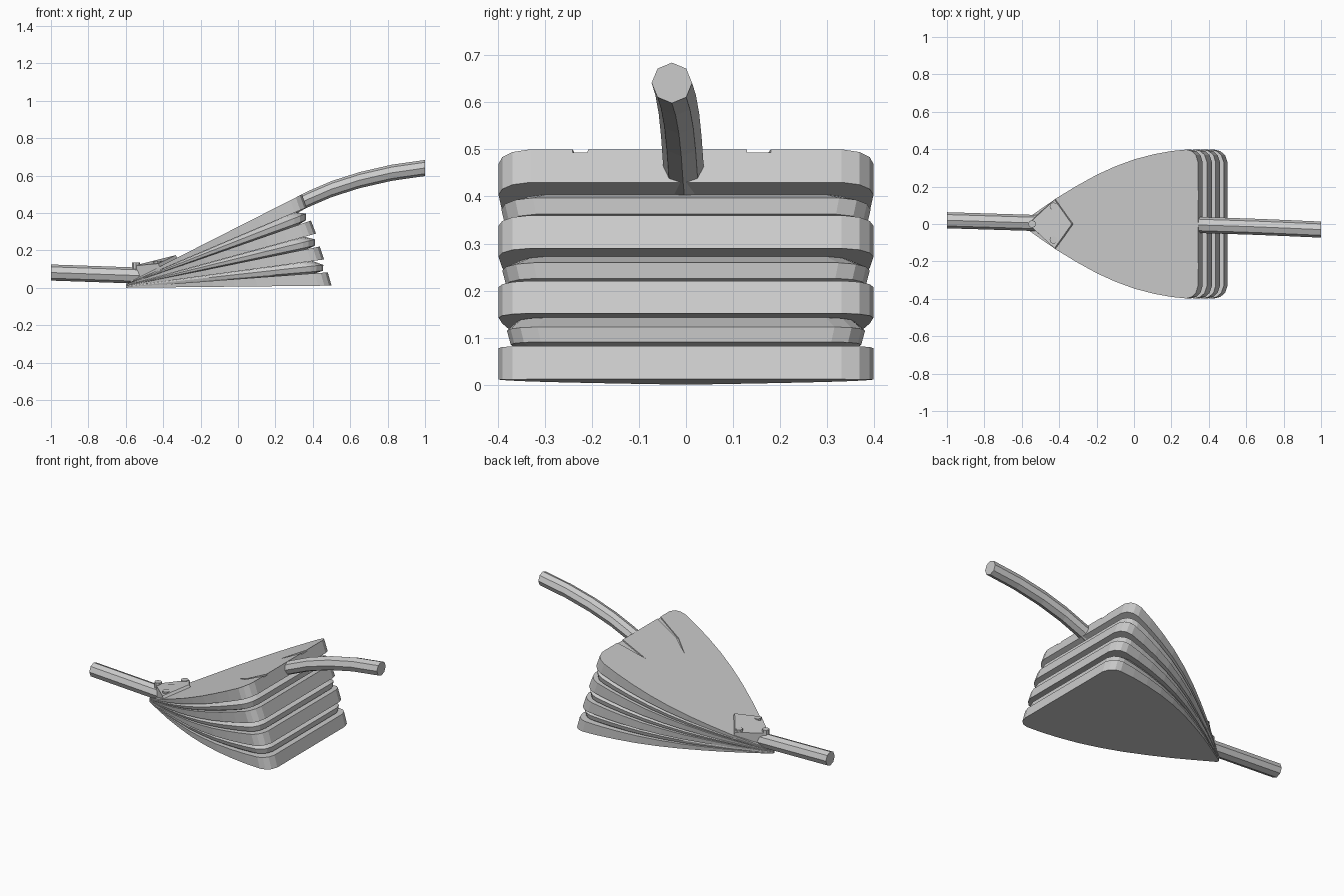
import bpy, bmesh, math
from mathutils import Vector

old = bpy.data.objects.get("Cube")
if old:
    bpy.data.objects.remove(old, do_unlink=True)

GREY = (0.6, 0.6, 0.6, 1)
mat = bpy.data.materials.new("plain grey")
mat.use_nodes = True
mat.diffuse_color = GREY
mat.node_tree.nodes["Principled BSDF"].inputs["Base Color"].default_value = GREY


def loft(name, rings):
    """Skin a closed solid through rings of equal point count."""
    bm = bmesh.new()
    vs = [[bm.verts.new(p) for p in ring] for ring in rings]
    n = len(vs[0])
    for a, b in zip(vs, vs[1:]):
        for i in range(n):
            j = (i + 1) % n
            bm.faces.new((a[i], a[j], b[j], b[i]))
    bm.faces.new(vs[0][::-1])
    bm.faces.new(vs[-1])
    bmesh.ops.recalc_face_normals(bm, faces=bm.faces)
    mesh = bpy.data.meshes.new(name)
    bm.to_mesh(mesh)
    bm.free()
    mesh.materials.append(mat)
    ob = bpy.data.objects.new(name, mesh)
    bpy.context.collection.objects.link(ob)
    return ob


# Leaf outline: fraction of length from the tip, half width
HALF = [(0, .008), (.1, .075), (.2, .14), (.31, .203), (.425, .263), (.53, .308),
        (.64, .346), (.75, .373), (.85, .39), (.935, .398), (.965, .39),
        (.988, .368), (1, .33)]
LEAF = HALF + [(s, -w) for s, w in reversed(HALF)]
TIP_X, TIP_H, TOP_Z = -.6, .022, .5


def leaf(x, z, width=1):
    """Leaf section running from the hinge tip to a back edge at x, z."""
    tip_z = TIP_H * z / TOP_Z
    return [(TIP_X + s * (x - TIP_X), w * width, tip_z + s * (z - tip_z))
            for s, w in LEAF]


# Boards: back edge of the lower and upper face
BOARDS = [("bottom_board", (.5, .012), (.48, .083)),
          ("lower_rib", (.46, .152), (.437, .221)),
          ("upper_rib", (.417, .29), (.39, .36)),
          ("top_board", (.367, .43), (.342, TOP_Z))]
boards = [loft(n, [leaf(*lo), leaf(*hi)]) for n, lo, hi in BOARDS]

# Leather folds between neighbouring boards
for i, ridge in enumerate((.955, .98, .985)):
    lo, hi = Vector(BOARDS[i][2]), Vector(BOARDS[i + 1][1])

    def between(t, inset, width):
        p = lo.lerp(hi, t)
        return leaf(p.x - inset, p.y - inset * p.y, width)
    loft("leather_fold_%d" % (i + 1),
         [between(0, .07, .89), between(.15, .022, ridge - .02),
          between(.6, .012, ridge), between(1, .06, .9)])

# Tapering cracks cut into the top board
slope = (TOP_Z - TIP_H) / (.342 - TIP_X)
CRACKS = [[(.1, -.13), (.19, -.2), (.37, -.248), (.37, -.212), (.2, -.19)],
          [(.19, .125), (.37, .19), (.37, .13)]]
top = boards[-1]
for outline in CRACKS:
    cutter = loft("crack_cutter",
                  [[(x, y, TIP_H + slope * (x - TIP_X) + d) for x, y in outline]
                   for d in (-.008, .04)])
    cutter.hide_render = True
    mod = top.modifiers.new("crack", 'BOOLEAN')
    mod.operation, mod.solver, mod.object = 'DIFFERENCE', 'EXACT', cutter
    bpy.context.view_layer.objects.active = top
    bpy.ops.object.modifier_apply(modifier=mod.name)
    bpy.data.objects.remove(cutter, do_unlink=True)


def tube(name, path, radius):
    """Eight-sided rod with upright end faces."""
    turn = math.tau / 8
    return loft(name, [[(x, y + radius * math.sin(k * turn), z + radius * math.cos(k * turn))
                        for k in range(8)] for x, y, z in path])


tube("nozzle", [(-1, .02, .082), (-.48, .004, .064)], .043)
tube("handle", [(.31, -.003, .44), (.37, -.006, .472), (.5, -.01, .528),
                (.65, -.015, .576), (.82, -.022, .615), (1, -.03, .641)], .043)

# Kite-shaped bracket clamping the nozzle to the boards
loft("bracket", [
    [(-.575, 0, .015), (-.41, .135, .085), (-.315, 0, .145), (-.41, -.135, .085)],
    [(-.565, 0, .117), (-.425, .13, .13), (-.333, 0, .175), (-.425, -.13, .13)]])

# Bolts on the bracket
for i, (x, y, z) in enumerate([(-.545, 0, .11), (-.43, .095, .118), (-.43, -.085, .118)]):
    loft("bolt_%d" % (i + 1),
         [[(x + .021 * math.cos(k * math.tau / 8), y + .021 * math.sin(k * math.tau / 8), z + h)
           for k in range(8)] for h in (-.01, .026)])
